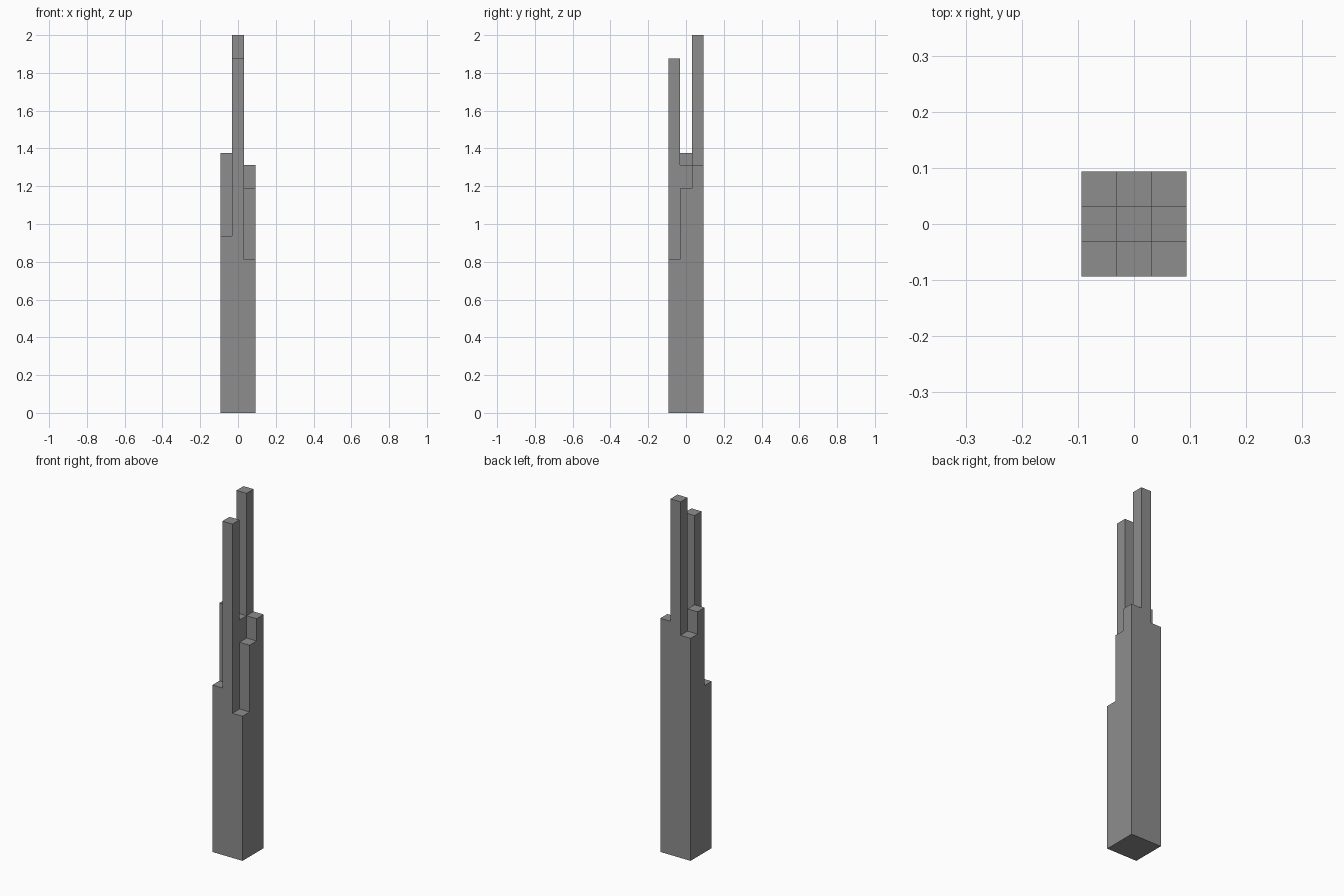
import bpy
import bmesh

# Remove the default cube
cube = bpy.data.objects.get("Cube")
if cube:
    bpy.data.objects.remove(cube, do_unlink=True)

CELL = 0.0625  # width of one square shaft

# Shaft heights counted in cells: rows run front to back, columns from -x to +x
HEIGHTS = [
    [15, 30, 13],
    [22, 21, 19],
    [20, 32, 21],
]


def height(row, col):
    """Height of a shaft, or ground level outside the plan."""
    inside = 0 <= row < 3 and 0 <= col < 3
    return HEIGHTS[row][col] * CELL if inside else 0.0


# One grey for the whole tower
grey = bpy.data.materials.new("concrete_grey")
colour = (0.27, 0.27, 0.27, 1.0)
grey.use_nodes = True
grey.diffuse_color = colour
grey.node_tree.nodes["Principled BSDF"].inputs["Base Color"].default_value = colour

bm = bmesh.new()


def face(*points):
    bm.faces.new([bm.verts.new(p) for p in points])


for row in range(3):
    for col in range(3):
        x0, y0 = (col - 1.5) * CELL, (row - 1.5) * CELL
        x1, y1 = x0 + CELL, y0 + CELL
        top = height(row, col)

        # Flat roof and underside
        face((x0, y0, top), (x1, y0, top), (x1, y1, top), (x0, y1, top))
        face((x0, y1, 0), (x1, y1, 0), (x1, y0, 0), (x0, y0, 0))

        # Walls, only where the shaft rises above its neighbour
        sides = [
            (row - 1, col, (x0, y0), (x1, y0)),
            (row, col + 1, (x1, y0), (x1, y1)),
            (row + 1, col, (x1, y1), (x0, y1)),
            (row, col - 1, (x0, y1), (x0, y0)),
        ]
        for r, c, a, b in sides:
            low = height(r, c)
            if top > low:
                face((*a, low), (*b, low), (*b, top), (*a, top))

# Weld the shafts into one stepped skin
bmesh.ops.remove_doubles(bm, verts=bm.verts, dist=0.0001)

mesh = bpy.data.meshes.new("stepped_tower")
bm.to_mesh(mesh)
bm.free()
mesh.materials.append(grey)
tower = bpy.data.objects.new("stepped_tower", mesh)
bpy.context.collection.objects.link(tower)
